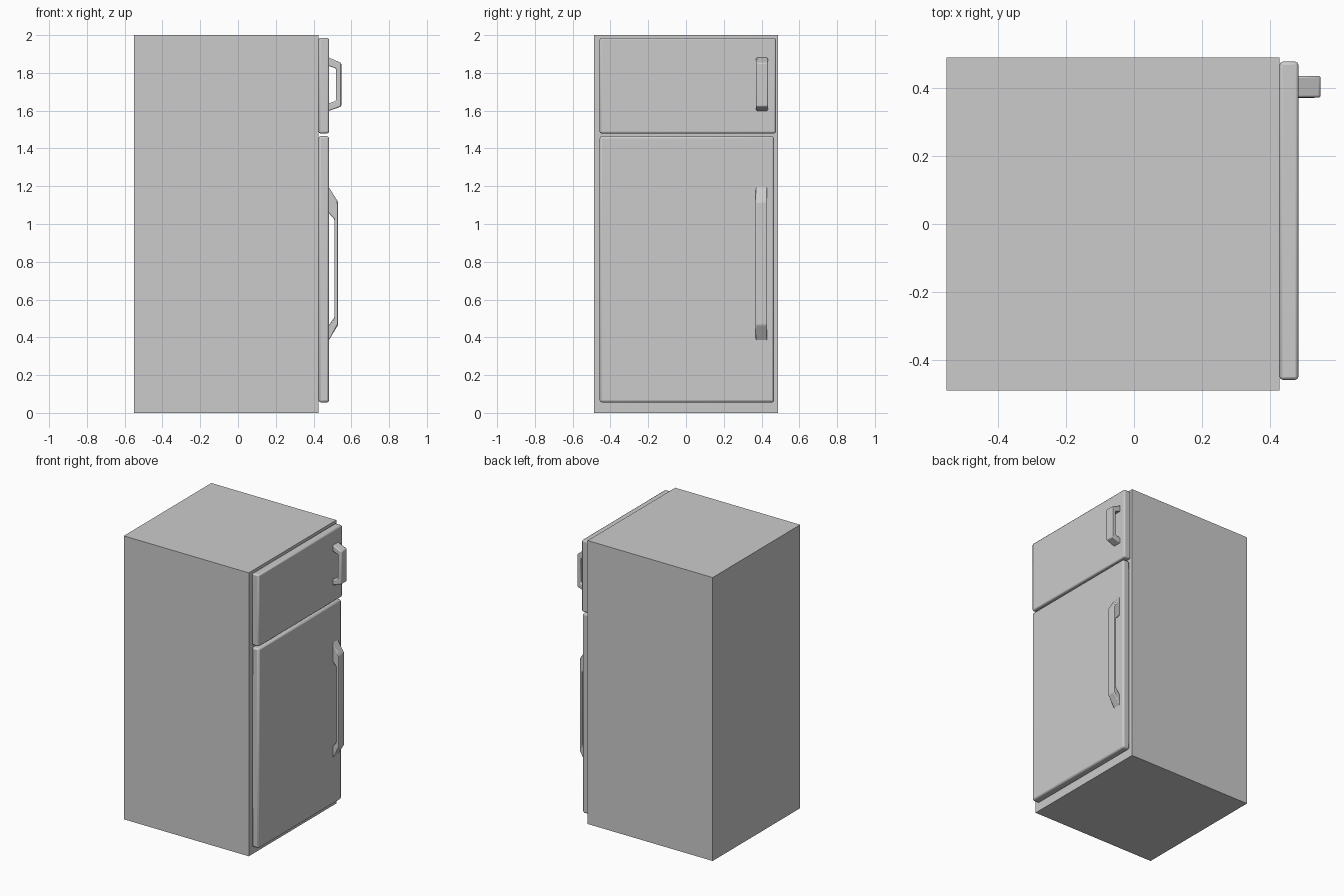
import bpy, bmesh, math
from mathutils import Vector

if "Cube" in bpy.data.objects:
    bpy.data.objects.remove(bpy.data.objects["Cube"])


def finish(name, bm, bevel=0.0, segments=2):
    bmesh.ops.recalc_face_normals(bm, faces=bm.faces)
    mesh = bpy.data.meshes.new(name)
    bm.to_mesh(mesh)
    bm.free()
    ob = bpy.data.objects.new(name, mesh)
    bpy.context.collection.objects.link(ob)
    if bevel:
        mod = ob.modifiers.new("rounded_edges", 'BEVEL')
        mod.width = bevel
        mod.segments = segments
        mod.limit_method = 'ANGLE'
        mod.angle_limit = math.radians(20)
    return ob


def box(name, lo, hi, bevel=0.0):
    lo, hi = Vector(lo), Vector(hi)
    bm = bmesh.new()
    bmesh.ops.create_cube(bm, size=1)
    for v in bm.verts:
        v.co = (lo + hi) / 2 + v.co * (hi - lo)
    return finish(name, bm, bevel)


def handle(name, outer, inner, y0, y1, bevel):
    # bracket outline in the xz plane, built as quads between outer and inner paths
    bm = bmesh.new()
    rings = []
    for (xo, zo), (xi, zi) in zip(outer, inner):
        rings.append([bm.verts.new(p) for p in
                      ((xo, y0, zo), (xo, y1, zo), (xi, y1, zi), (xi, y0, zi))])
    for a, b in zip(rings, rings[1:]):
        for i in range(4):
            j = (i + 1) % 4
            bm.faces.new((a[i], a[j], b[j], b[i]))
    bm.faces.new(rings[0])
    bm.faces.new(rings[-1])
    return finish(name, bm, bevel)


# Cabinet
box("cabinet", (-0.55, -0.488, 0), (0.426, 0.488, 2))

# Doors
box("freezer_door", (0.427, -0.457, 1.48), (0.482, 0.476, 1.985), 0.009)
box("fridge_door", (0.427, -0.457, 0.055), (0.482, 0.466, 1.465), 0.012)

# Handles, rooted slightly inside the doors
handle("freezer_handle",
       [(0.476, 1.884), (0.547, 1.852), (0.547, 1.622), (0.476, 1.597)],
       [(0.476, 1.838), (0.519, 1.823), (0.519, 1.652), (0.476, 1.637)],
       0.371, 0.434, 0.006)
handle("fridge_handle",
       [(0.476, 1.203), (0.53, 1.116), (0.53, 0.466), (0.476, 0.376)],
       [(0.476, 1.063), (0.51, 1.025), (0.51, 0.505), (0.476, 0.457)],
       0.369, 0.430, 0.006)

# Smooth the rounded edges only
for ob in bpy.context.collection.objects:
    ob.select_set(True)
    bpy.context.view_layer.objects.active = ob
bpy.ops.object.shade_smooth_by_angle(angle=math.radians(30))
